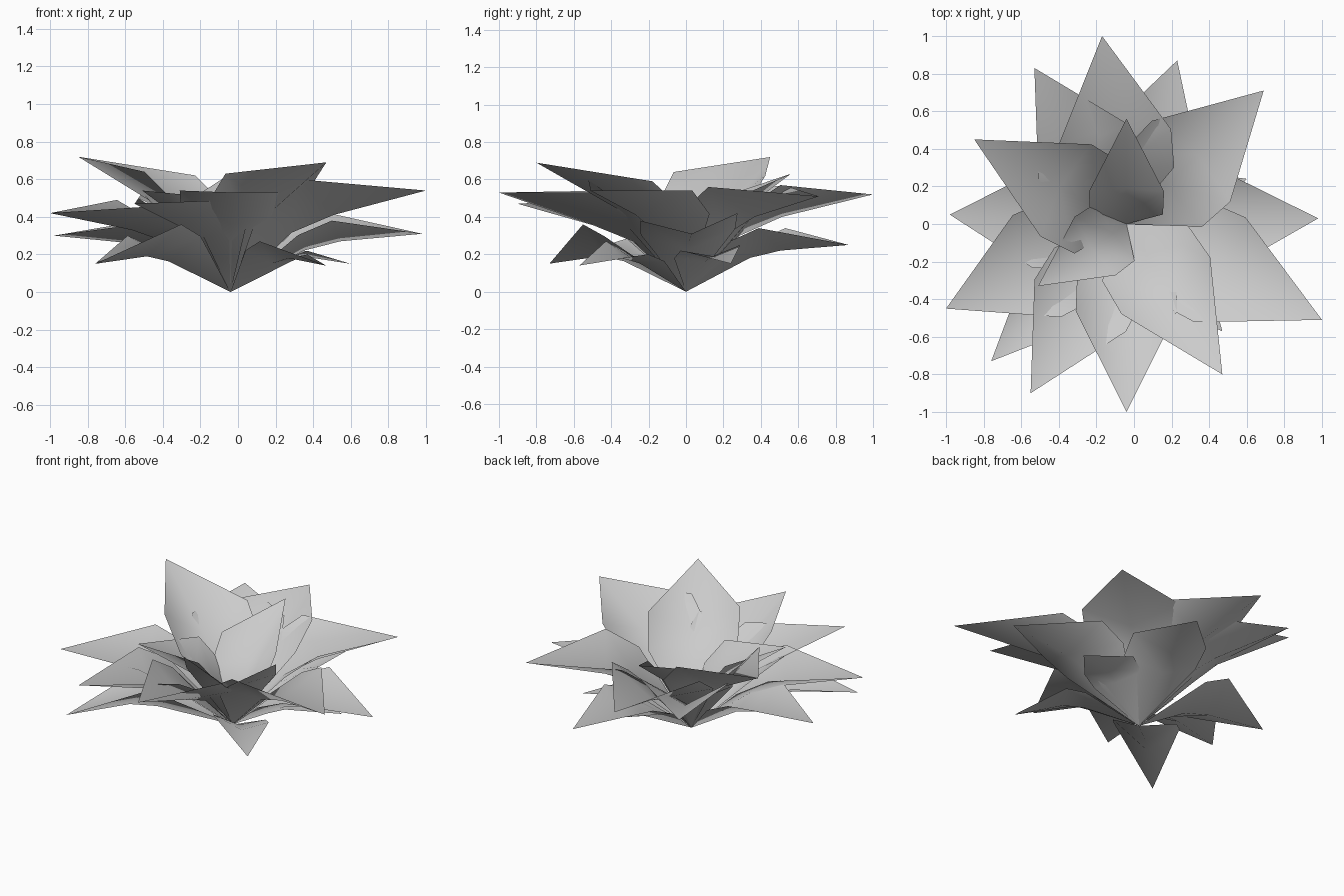
import bpy
import bmesh
from mathutils import Vector

cube = bpy.data.objects.get("Cube")
if cube:
    bpy.data.objects.remove(cube, do_unlink=True)

# one pale grey for the whole flower
grey = bpy.data.materials.new("pale_grey")
grey.use_nodes = True
color = (0.6, 0.6, 0.6, 1)
grey.diffuse_color = color
grey.node_tree.nodes["Principled BSDF"].inputs["Base Color"].default_value = color

BASE = Vector((-0.04, 0, 0))


def add_petal(name, tip, half_width, left_height, right_height, mid_height):
    """Cupped pointed petal: base point, two rows of three points, tip."""
    tip = Vector(tip)
    reach = (tip - BASE).xy.length
    forward = Vector((tip.x - BASE.x, tip.y - BASE.y, 0)) / reach
    sideways = Vector((-forward.y, forward.x, 0))
    # steeper petals are cupped closer to the base
    slope = tip.z / reach
    shoulder = reach * (0.6 - 0.26 * slope)
    waist_ratio = 0.8 - 0.45 * slope
    waist_lift = 0.85 - 0.17 * slope

    bm = bmesh.new()

    def point(along, across, height):
        return bm.verts.new(BASE + forward * along + sideways * across + Vector((0, 0, height)))

    def row(along, width, lift, rib):
        return [point(along, width, left_height * lift),
                point(along * 1.1, 0, mid_height * rib),
                point(along, -width, right_height * lift)]

    base = point(0, 0, 0)
    lower = row(shoulder * waist_ratio, half_width * 0.97, waist_lift, waist_ratio ** 0.5)
    upper = row(shoulder, half_width, 1, 1)
    end = bm.verts.new(tip)
    for i in range(2):
        bm.faces.new((base, lower[i + 1], lower[i]))
        bm.faces.new((lower[i], lower[i + 1], upper[i + 1], upper[i]))
        bm.faces.new((upper[i], upper[i + 1], end))

    mesh = bpy.data.meshes.new(name)
    bm.normal_update()
    bm.to_mesh(mesh)
    bm.free()
    mesh.materials.append(grey)
    for face in mesh.polygons:
        face.use_smooth = True
    obj = bpy.data.objects.new(name, mesh)
    bpy.context.collection.objects.link(obj)


# each petal: tip, half width, then left, right and middle shoulder heights
rings = {
    "inner_petal": [
        ((-0.04, 0.56, 0.63), 0.2, 0.5, 0.46, 0.35),
        ((-0.85, 0.45, 0.72), 0.28, 0.64, 0.62, 0.44),
        ((0.47, -0.8, 0.69), 0.28, 0.59, 0.63, 0.44),
        ((-0.51, -0.33, 0.54), 0.19, 0.5, 0.5, 0.33),
    ],
    "middle_petal": [
        ((-0.04, -1, 0.53), 0.27, 0.53, 0.54, 0.36),
        ((1, -0.51, 0.54), 0.31, 0.54, 0.6, 0.41),
        ((0.69, 0.71, 0.51), 0.3, 0.56, 0.56, 0.4),
        ((-0.17, 1, 0.52), 0.3, 0.57, 0.57, 0.4),
        ((-0.53, 0.83, 0.5), 0.28, 0.53, 0.53, 0.38),
        ((-1, -0.45, 0.42), 0.3, 0.46, 0.49, 0.33),
        ((-0.55, -0.9, 0.47), 0.28, 0.49, 0.5, 0.35),
    ],
    "lower_petal": [
        ((0.98, 0.03, 0.31), 0.26, 0.42, 0.38, 0.27),
        ((-0.98, 0.05, 0.3), 0.26, 0.36, 0.38, 0.26),
        ((-0.76, -0.73, 0.15), 0.2, 0.36, 0.3, 0.19),
        ((0.23, 0.87, 0.25), 0.24, 0.34, 0.34, 0.22),
        ((0.47, -0.57, 0.14), 0.17, 0.2, 0.27, 0.18),
        ((0.6, 0.24, 0.15), 0.17, 0.25, 0.22, 0.19),
    ],
}
for ring, petals in rings.items():
    for number, petal in enumerate(petals, 1):
        add_petal(f"{ring}_{number}", *petal)
